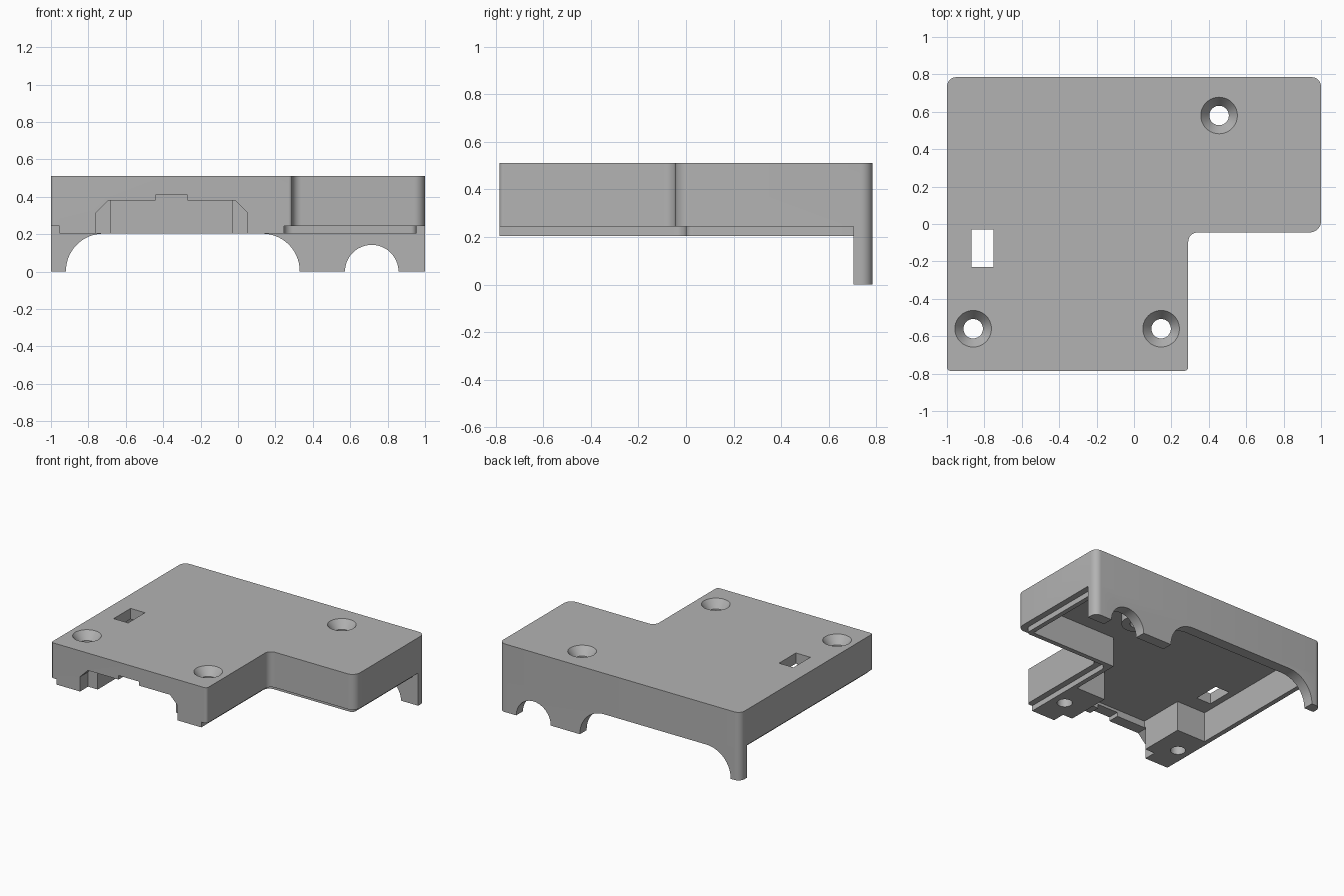
import bpy, bmesh, math
from mathutils import Vector

cube = bpy.data.objects.get("Cube")
if cube:
    bpy.data.objects.remove(cube, do_unlink=True)

grey = bpy.data.materials.new("plain grey")
grey.use_nodes = True
grey.diffuse_color = (0.45, 0.45, 0.45, 1)
grey.node_tree.nodes["Principled BSDF"].inputs["Base Color"].default_value = (0.45, 0.45, 0.45, 1)


def rounded(points, steps=8):
    """Turn (x, y, radius) corners into an outline with filleted corners."""
    out = []
    for i, (x, y, r) in enumerate(points):
        p = Vector((x, y))
        if r == 0:
            out.append(p)
            continue
        a = (Vector(points[i - 1][:2]) - p).normalized()
        b = (Vector(points[(i + 1) % len(points)][:2]) - p).normalized()
        centre = p + (a + b) * r          # right-angled corners only
        for k in range(steps + 1):
            t = k / steps * math.pi / 2
            out.append(centre - b * r * math.cos(t) - a * r * math.sin(t))
    return out


def make(name, bm):
    bmesh.ops.recalc_face_normals(bm, faces=bm.faces)
    mesh = bpy.data.meshes.new(name)
    bm.to_mesh(mesh)
    bm.free()
    mesh.materials.append(grey)
    obj = bpy.data.objects.new(name, mesh)
    bpy.context.collection.objects.link(obj)
    return obj


def prism(name, outline, lo, hi, axis="z"):
    """Extrude an outline along z, or an x-z outline along y."""
    bm = bmesh.new()
    place = (lambda p, d: (p[0], p[1], d)) if axis == "z" else (lambda p, d: (p[0], d, p[1]))
    face = bm.faces.new([bm.verts.new(place(p, lo)) for p in outline])
    new = bmesh.ops.extrude_face_region(bm, geom=[face])["geom"]
    shift = (0, 0, hi - lo) if axis == "z" else (0, hi - lo, 0)
    bmesh.ops.translate(bm, vec=shift, verts=[v for v in new if isinstance(v, bmesh.types.BMVert)])
    return make(name, bm)


def cone(name, x, y, lo, hi, r_lo, r_hi):
    bm = bmesh.new()
    bmesh.ops.create_cone(bm, cap_ends=True, segments=40, radius1=r_lo, radius2=r_hi, depth=hi - lo)
    bmesh.ops.translate(bm, vec=(x, y, (lo + hi) / 2), verts=bm.verts)
    return make(name, bm)


def box(name, x0, x1, y0, y1, z0, z1):
    return prism(name, [(x0, y0), (x1, y0), (x1, y1), (x0, y1)], z0, z1)


def combine(target, tool, operation):
    mod = target.modifiers.new(tool.name, "BOOLEAN")
    mod.operation, mod.object, mod.solver = operation, tool, "EXACT"
    bpy.context.view_layer.objects.active = target
    bpy.ops.object.modifier_apply(modifier=mod.name)
    bpy.data.objects.remove(tool, do_unlink=True)


TOP, STEP, RIM, BACK, CEILING = 0.51, 0.245, 0.205, 0.705, 0.43

# L-shaped cover
cover = prism("cover_shell", rounded([
    (-1, -0.785, 0.02), (0.29, -0.785, 0.02), (0.29, -0.045, 0.05),
    (1, -0.045, 0.06), (1, 0.785, 0.05), (-1, 0.785, 0.05)]), STEP, TOP)

# Recessed lower lip
combine(cover, prism("lower_lip", rounded([
    (-0.955, -0.785, 0), (0.245, -0.785, 0), (0.245, 0, 0.05),
    (0.955, 0, 0.03), (0.955, 0.75, 0), (-0.955, 0.75, 0)]), RIM, STEP + 0.02), "UNION")

# Tall back skirt
combine(cover, prism("back_skirt", rounded([
    (-1, BACK, 0), (1, BACK, 0), (1, 0.785, 0.05), (-1, 0.785, 0.05)]), 0, STEP + 0.01), "UNION")

# Hollow inside, leaving screw blocks in the front corners
combine(cover, prism("cavity", [
    (-0.92, BACK), (-0.92, -0.35), (-0.68, -0.35), (-0.68, -0.7), (-0.03, -0.7),
    (-0.03, -0.35), (0.21, -0.35), (0.21, 0.035), (0.92, 0.035), (0.92, BACK)],
    -0.1, CEILING), "DIFFERENCE")

# Chamfered front opening with a small notch
combine(cover, prism("front_opening", [
    (-0.76, 0.1), (0.05, 0.1), (0.05, 0.315), (-0.015, 0.38), (-0.27, 0.38), (-0.27, 0.41),
    (-0.44, 0.41), (-0.44, 0.38), (-0.695, 0.38), (-0.76, 0.315)], -0.9, -0.69, "y"), "DIFFERENCE")

# Arches in the back skirt
combine(cover, prism("wide_arch", rounded([
    (-0.92, -0.1, 0), (0.33, -0.1, 0), (0.33, 0, 0), (0.33, 0.203, 0.2),
    (-0.92, 0.203, 0.2), (-0.92, 0, 0)], 14), 0.69, 0.9, "y"), "DIFFERENCE")
arc = [(0.715 + 0.143 * math.cos(math.pi * k / 24), 0.143 * math.sin(math.pi * k / 24)) for k in range(25)]
combine(cover, prism("small_arch", arc + [(0.572, -0.1), (0.858, -0.1)], 0.69, 0.9, "y"), "DIFFERENCE")

# Screw boss under the back hole
combine(cover, cone("screw_boss", 0.455, 0.58, RIM, CEILING + 0.03, 0.11, 0.11), "UNION")

# Countersunk screw holes
for x, y in ((-0.86, -0.56), (0.145, -0.56), (0.455, 0.58)):
    combine(cover, cone("screw_hole", x, y, 0.1, 0.6, 0.052, 0.052), "DIFFERENCE")
    combine(cover, cone("countersink", x, y, TOP - 0.06, TOP + 0.012, 0.052, 0.107), "DIFFERENCE")

# Rectangular window
combine(cover, box("window", -0.87, -0.75, -0.23, -0.03, 0.3, 0.6), "DIFFERENCE")

bpy.ops.object.select_all(action="DESELECT")
cover.select_set(True)
bpy.context.view_layer.objects.active = cover
bpy.ops.object.shade_smooth_by_angle(angle=math.radians(30))
